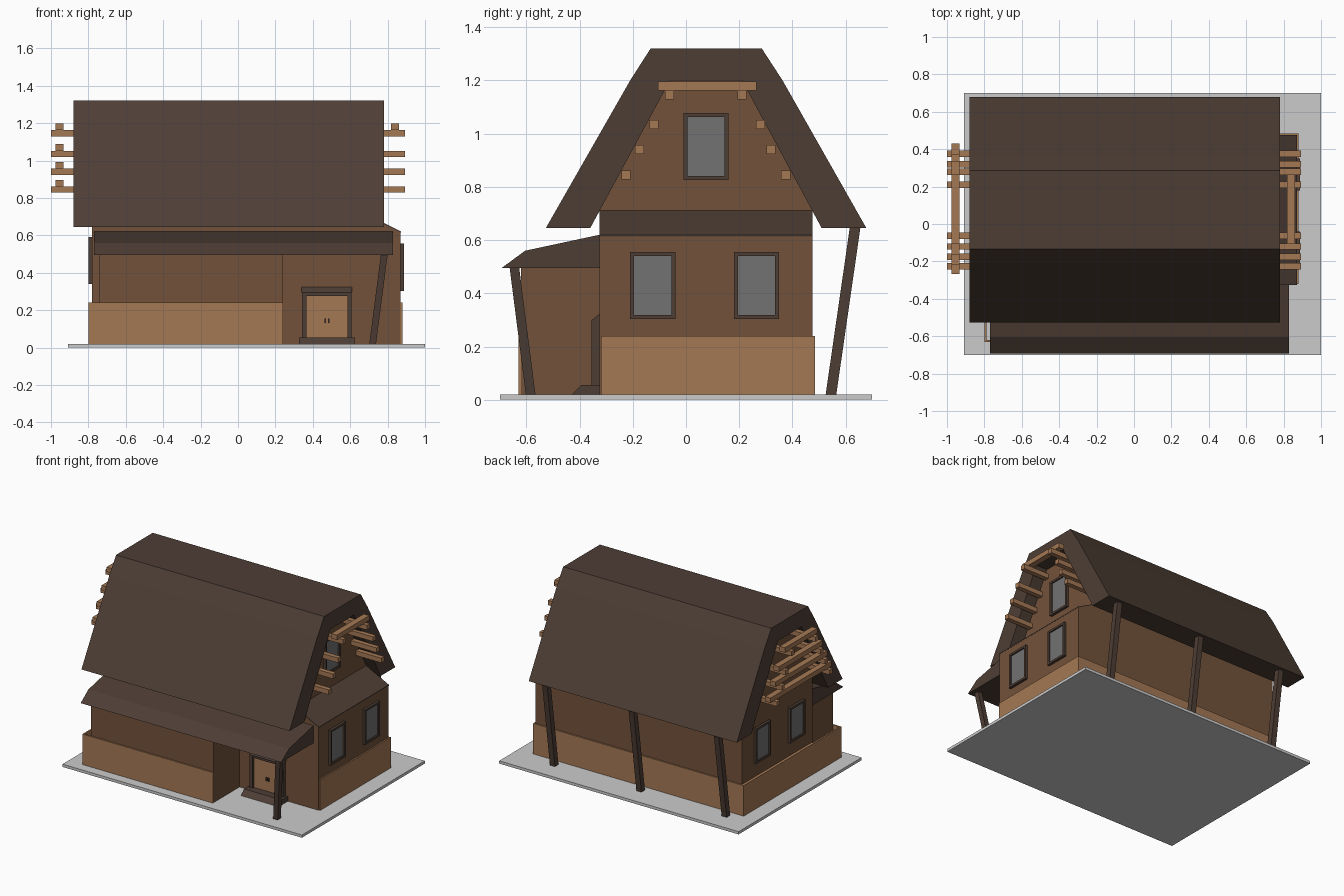
import bpy, bmesh
from mathutils import Vector

if "Cube" in bpy.data.objects:
    bpy.data.objects.remove(bpy.data.objects["Cube"])


def material(name, r, g, b):
    m = bpy.data.materials.new(name)
    m.diffuse_color = (r, g, b, 1)
    m.use_nodes = True
    m.node_tree.nodes["Principled BSDF"].inputs["Base Color"].default_value = m.diffuse_color
    return m


DARK = material("dark_wood", 0.076, 0.048, 0.036)
WALL = material("brown_wall", 0.17, 0.085, 0.042)
TAN = material("tan_wood", 0.376, 0.19, 0.09)
GLASS = material("window_grey", 0.17, 0.17, 0.17)


def loft(name, ring_a, ring_b, mat):
    """Solid between two matching rings of points."""
    bm = bmesh.new()
    a = [bm.verts.new(p) for p in ring_a]
    b = [bm.verts.new(p) for p in ring_b]
    n = len(a)
    bm.faces.new(a)
    bm.faces.new(b[::-1])
    for i in range(n):
        j = (i + 1) % n
        bm.faces.new((a[j], a[i], b[i], b[j]))
    bmesh.ops.recalc_face_normals(bm, faces=bm.faces)
    me = bpy.data.meshes.new(name)
    bm.to_mesh(me)
    bm.free()
    ob = bpy.data.objects.new(name, me)
    bpy.context.collection.objects.link(ob)
    if mat:
        me.materials.append(mat)
    return ob


def prism_x(name, yz, x0, x1, mat):
    return loft(name, [(x0, y, z) for y, z in yz], [(x1, y, z) for y, z in yz], mat)


def prism_y(name, xz, y0, y1, mat):
    return loft(name, [(x, y0, z) for x, z in xz], [(x, y1, z) for x, z in xz], mat)


def box(name, x, y, z, mat):
    return prism_x(name, [(y[0], z[0]), (y[1], z[0]), (y[1], z[1]), (y[0], z[1])], x[0], x[1], mat)


def post(name, foot, top, w=0.036):
    h = w / 2
    sq = [(-h, -h), (h, -h), (h, h), (-h, h)]
    ring = lambda c: [Vector(c) + Vector((dx, dy, 0)) for dx, dy in sq]
    return loft(name, ring(foot), ring(top), DARK)


def window(name, x, side, yc, z0, z1):
    """Framed pane on a wall facing +x or -x."""
    y0, y1, t = yc - 0.085, yc + 0.085, 0.015
    fx = sorted((x - side * 0.01, x + side * 0.018))
    for k, (ya, yb) in enumerate(((y0, y0 + t), (y1 - t, y1))):
        box(f"{name}_jamb_{k}", fx, (ya, yb), (z0, z1), DARK)
    for k, (za, zb) in enumerate(((z0, z0 + t), (z1 - t, z1))):
        box(f"{name}_rail_{k}", fx, (y0 + t, y1 - t), (za, zb), DARK)
    box(f"{name}_pane", sorted((x - side * 0.01, x + side * 0.008)),
        (y0 + t, y1 - t), (z0 + t, z1 - t), GLASS)


# Ground slab
box("base_slab", (-0.91, 1.0), (-0.70, 0.70), (0, 0.02), None)

# Main house body with gable, and the lower bay on the right
prism_x("main_walls", [(-0.325, 0.02), (0.475, 0.02), (0.475, 0.71), (0.21, 1.20),
                       (-0.06, 1.20), (-0.325, 0.71)], -0.78, 0.69, WALL)
prism_y("right_bay", [(0.69, 0.02), (0.87, 0.02), (0.87, 0.615), (0.69, 0.705)],
        -0.325, 0.475, WALL)
prism_y("right_bay_roof", [(0.69, 0.705), (0.872, 0.614), (0.872, 0.62), (0.69, 0.711)],
        -0.325, 0.475, DARK)

# Main roof shell
prism_x("main_roof", [(-0.527, 0.645), (-0.21, 1.20), (-0.133, 1.32), (0.285, 1.32),
                      (0.363, 1.20), (0.678, 0.645), (0.51, 0.645), (0.21, 1.20),
                      (-0.06, 1.20), (-0.36, 0.645)], -0.88, 0.78, DARK)

# Plinth around the house and the front annex
box("main_plinth", (-0.80, 0.88), (-0.32, 0.485), (0.02, 0.24), TAN)
box("annex_plinth_front", (-0.80, 0.24), (-0.63, -0.62), (0.02, 0.24), TAN)
box("annex_plinth_left", (-0.80, -0.788), (-0.62, -0.32), (0.02, 0.24), TAN)
box("annex_walls", (-0.74, 0.24), (-0.62, -0.325), (0.02, 0.50), WALL)

# Porch roof and its leaning post
prism_x("porch_roof", [(-0.325, 0.495), (-0.693, 0.495), (-0.605, 0.56), (-0.325, 0.62)],
        -0.77, 0.83, DARK)
post("porch_post", (0.72, -0.584, 0.02), (0.782, -0.645, 0.497))

# Leaning posts under the rear eave
for i, x in enumerate((-0.70, -0.02, 0.67)):
    post(f"rear_post_{i}", (x, 0.545, 0.02), (x, 0.636, 0.65), 0.04)

# Front door, frame, step and handles
box("door", (0.365, 0.585), (-0.338, -0.32), (0.055, 0.28), TAN)
for i, x in enumerate((0.342, 0.585)):
    box(f"door_jamb_{i}", (x, x + 0.023), (-0.355, -0.32), (0.055, 0.295), DARK)
box("door_head", (0.365, 0.585), (-0.352, -0.32), (0.275, 0.295), DARK)
prism_x("door_lintel", [(-0.32, 0.295), (-0.36, 0.295), (-0.325, 0.323), (-0.32, 0.323)],
        0.34, 0.61, DARK)
prism_x("door_step", [(-0.32, 0.02), (-0.43, 0.02), (-0.395, 0.055), (-0.32, 0.055)],
        0.325, 0.625, DARK)
for i, x in enumerate((0.467, 0.485)):
    box(f"door_handle_{i}", (x - 0.004, x + 0.004), (-0.348, -0.336), (0.132, 0.156), DARK)

# Windows
for i, yc in enumerate((-0.125, 0.265)):
    window(f"right_window_{i}", 0.87, 1, yc, 0.303, 0.555)
    window(f"left_window_{i}", -0.78, -1, yc - 0.01, 0.34, 0.592)
window("gable_window", 0.69, 1, 0.075, 0.825, 1.078)

# Projecting beam ends in each gable, with cross beams on top
levels = [(-0.225, 0.375, 0.845), (-0.175, 0.32, 0.94), (-0.12, 0.28, 1.035), (-0.062, 0.21, 1.145)]
h = 0.017
for i, (ya, yb, z) in enumerate(levels):
    for j, y in enumerate((ya, yb)):
        box(f"right_beam_{i}_{j}", (0.66, 0.893), (y - h, y + h), (z - h, z + h), TAN)
        box(f"left_beam_{i}_{j}", (-1.0, -0.75), (y - h, y + h), (z - h, z + h), TAN)
    box(f"left_cross_beam_{i}", (-0.975, -0.932), (ya - 0.043, yb + 0.055), (z + h, z + h + 0.035), TAN)
box("right_cross_beam", (0.818, 0.862), (-0.105, 0.265), (1.162, 1.197), TAN)
